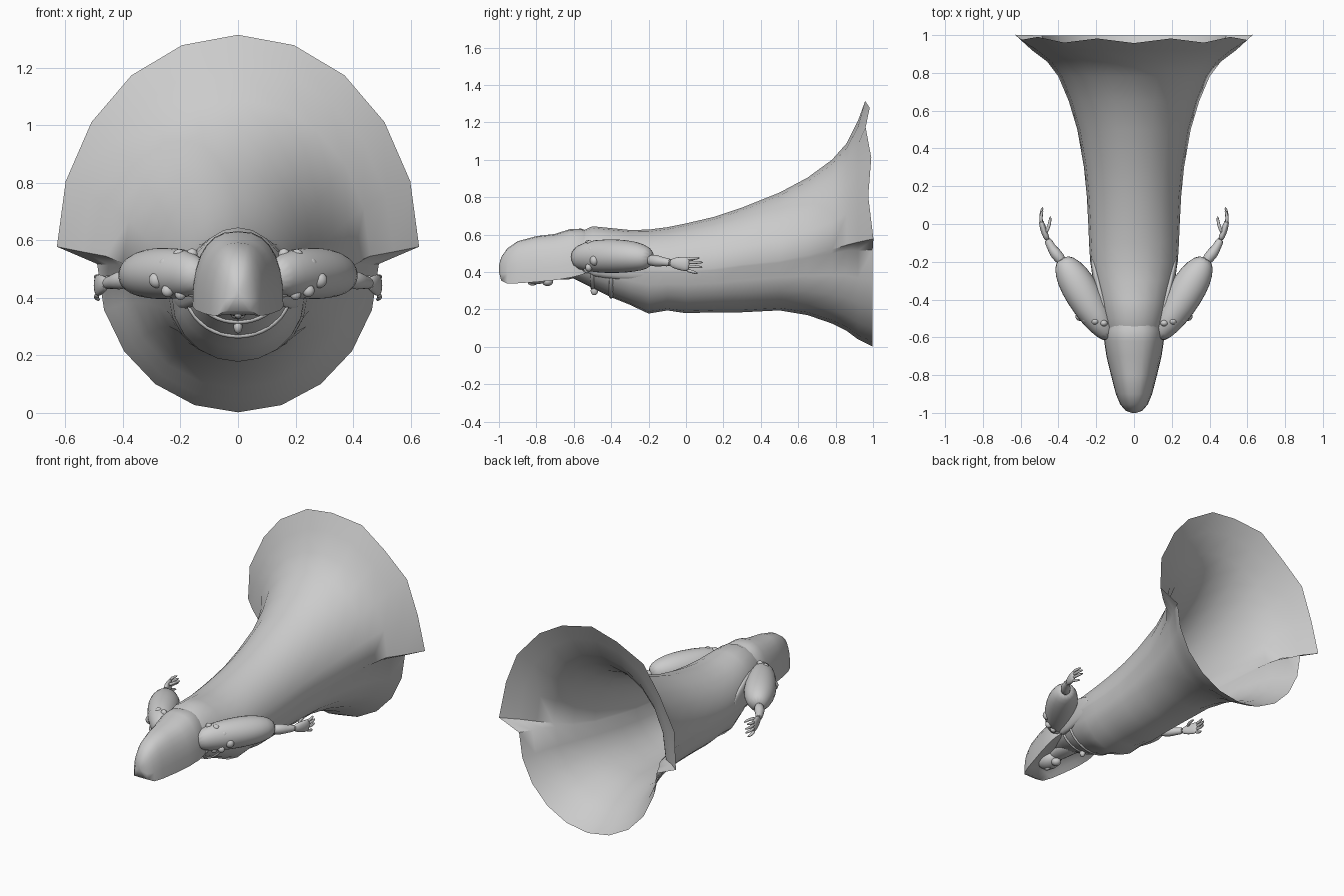
import bpy, bmesh, math
from mathutils import Vector

grey = bpy.data.materials.new("cloth_grey")
grey.diffuse_color = (0.6, 0.6, 0.6, 1)


def finish(name, bm, angle=60, levels=0):
    bmesh.ops.recalc_face_normals(bm, faces=bm.faces)
    mesh = bpy.data.meshes.new(name)
    bm.to_mesh(mesh)
    bm.free()
    mesh.materials.append(grey)
    ob = bpy.data.objects.new(name, mesh)
    bpy.context.collection.objects.link(ob)
    bpy.ops.object.select_all(action='DESELECT')
    ob.select_set(True)
    bpy.context.view_layer.objects.active = ob
    bpy.ops.object.shade_smooth_by_angle(angle=math.radians(angle))
    if levels:
        sub = ob.modifiers.new("round", 'SUBSURF')
        sub.levels = sub.render_levels = levels
    return ob


def loft(name, rings, cap_start=False, cap_end=False, angle=60, levels=0):
    bm = bmesh.new()
    rows = [[bm.verts.new(p) for p in ring] for ring in rings]
    for a, b in zip(rows, rows[1:]):
        n = len(a)
        for i in range(n):
            j = (i + 1) % n
            bm.faces.new((a[i], a[j], b[j], b[i]))
    if cap_start:
        bm.faces.new(rows[0])
    if cap_end:
        bm.faces.new(rows[-1])
    return finish(name, bm, angle, levels)


def limb(name, stations, sides=10, levels=1):
    """Closed tube; each station is x, y, z, half width, half height."""
    pts = [Vector(s[:3]) for s in stations]
    rings = []
    for i, s in enumerate(stations):
        d = (pts[min(i + 1, len(pts) - 1)] - pts[max(i - 1, 0)]).normalized()
        side = d.cross(Vector((0, 0, 1))).normalized()
        up = side.cross(d)
        rings.append([pts[i] + side * s[3] * math.cos(t) + up * s[4] * math.sin(t)
                      for t in (2 * math.pi * k / sides for k in range(sides))])
    return loft(name, rings, True, True, 80, levels)


def ball(name, loc, size):
    bm = bmesh.new()
    bmesh.ops.create_uvsphere(bm, u_segments=14, v_segments=8, radius=1)
    for v in bm.verts:
        v.co = Vector(loc) + Vector(c * s for c, s in zip(v.co, size))
    return finish(name, bm)


# Robe: y, upper half width, top, bottom, side height, lower half width, side step
ROBE = [
    (-0.70, 0.09, 0.54, 0.39, 0.45, 0.08, 0.01),
    (-0.60, 0.14, 0.60, 0.365, 0.45, 0.12, 0.01),
    (-0.50, 0.165, 0.645, 0.315, 0.45, 0.155, 0.01),
    (-0.40, 0.19, 0.635, 0.265, 0.44, 0.185, 0.01),
    (-0.30, 0.215, 0.625, 0.225, 0.42, 0.21, 0.01),
    (-0.20, 0.232, 0.627, 0.178, 0.41, 0.23, 0.01),
    (-0.10, 0.238, 0.64, 0.195, 0.41, 0.235, 0.01),
    (0.00, 0.242, 0.66, 0.18, 0.41, 0.24, 0.01),
    (0.15, 0.25, 0.695, 0.185, 0.42, 0.247, 0.01),
    (0.30, 0.265, 0.745, 0.185, 0.44, 0.26, 0.01),
    (0.50, 0.30, 0.825, 0.195, 0.46, 0.295, 0.01),
    (0.65, 0.345, 0.905, 0.17, 0.49, 0.335, 0.015),
    (0.78, 0.40, 1.00, 0.125, 0.52, 0.38, 0.02),
    (0.86, 0.46, 1.09, 0.085, 0.545, 0.415, 0.03),
    (0.92, 0.54, 1.21, 0.04, 0.56, 0.45, 0.045),
    (0.97, 0.63, 1.315, 0.002, 0.578, 0.49, 0.06)]


def robe_ring(y, w, top, bot, mid, lw, gap, rim=False):
    ring = []
    for k in range(11):
        t = math.pi * k / 10
        wave = (0.012 * math.cos(math.pi * k) + 0.02 * math.cos(t) ** 4) if rim else 0
        ring.append((w * math.cos(t), y + wave, mid + (top - mid) * math.sin(t)))
    for k in range(11):
        t = math.pi * k / 10
        ring.append((-lw * math.cos(t), y + (0.028 if rim else 0),
                     mid - gap - (mid - gap - bot) * math.sin(t)))
    return ring


loft("robe", [robe_ring(*r, rim=(r is ROBE[-1])) for r in ROBE], cap_start=True, angle=50)

# Hood with a hollow underside: y, half width, top, bottom, hollow depth
HOOD = [(-1.00, 0.012, 0.435, 0.40, 0), (-0.988, 0.045, 0.48, 0.355, 0),
        (-0.955, 0.073, 0.527, 0.338, 0.005), (-0.90, 0.096, 0.565, 0.34, 0.03),
        (-0.80, 0.122, 0.592, 0.347, 0.05), (-0.70, 0.146, 0.604, 0.357, 0.05),
        (-0.62, 0.158, 0.63, 0.37, 0.04), (-0.56, 0.158, 0.632, 0.385, 0.02),
        (-0.50, 0.13, 0.61, 0.41, 0)]
rings = []
for y, w, top, bot, dip in HOOD:
    ring = []
    for k in range(15):
        t = math.pi * k / 14
        c = math.cos(t)
        ring.append((w * math.copysign(abs(c) ** 0.8, c), y,
                     bot + (top - bot) * max(math.sin(t), 0) ** 0.85))
    for k in range(1, 8):
        u = -1 + k / 4
        ring.append((w * u, y, bot + dip * (1 - u * u)))
    rings.append(ring)
loft("hood", rings, True, True)

# Face under the hood
ball("face", (0, -0.80, 0.385), (0.06, 0.085, 0.05))
ball("nose", (0, -0.82, 0.342), (0.014, 0.025, 0.014))
ball("chin", (0, -0.74, 0.35), (0.03, 0.03, 0.025))
limb("neck", [(0, -0.78, 0.40, 0.05, 0.04), (0, -0.68, 0.40, 0.06, 0.04), (0, -0.58, 0.40, 0.08, 0.05)])

# Collar folds that follow the chest
for n, row in enumerate((ROBE[2], ROBE[3])):
    pts = robe_ring(*row)[12:21]
    limb("collar_fold_%d" % (n + 1), [(x, y, z, 0.012, 0.01) for x, y, z in pts], 8)
ball("pendant", (0, -0.49, 0.30), (0.016, 0.02, 0.024))

for s, tag in ((1, "right"), (-1, "left")):
    def arm_part(name, stations, sides=10, levels=1):
        limb(tag + "_" + name, [(s * p[0],) + tuple(p[1:]) for p in stations], sides, levels)

    # Sleeve, forearm and hand
    arm_part("sleeve", [(0.12, -0.61, 0.47, 0.04, 0.05), (0.175, -0.53, 0.485, 0.075, 0.085),
                        (0.235, -0.43, 0.485, 0.095, 0.094), (0.30, -0.32, 0.485, 0.10, 0.092),
                        (0.352, -0.235, 0.48, 0.08, 0.075), (0.385, -0.18, 0.47, 0.04, 0.045)], 14)
    arm_part("forearm", [(0.37, -0.21, 0.465, 0.03, 0.03), (0.42, -0.15, 0.46, 0.034, 0.036),
                         (0.437, -0.125, 0.455, 0.022, 0.022), (0.462, -0.075, 0.45, 0.024, 0.026)])
    arm_part("palm", [(0.455, -0.09, 0.45, 0.016, 0.022), (0.475, -0.045, 0.447, 0.018, 0.036),
                      (0.488, 0.0, 0.443, 0.017, 0.042), (0.492, 0.02, 0.442, 0.01, 0.036)])
    for i, (z, spread, reach) in enumerate(((0.47, 0.003, 0.07), (0.452, 0.0, 0.088),
                                            (0.432, -0.003, 0.085), (0.412, -0.01, 0.06))):
        arm_part("finger_%d" % (i + 1), [(0.488, 0.0, z, 0.010, 0.010),
                                         (0.496, reach * 0.55, z + spread, 0.010, 0.010),
                                         (0.482, reach + 0.005, z + spread * 2, 0.006, 0.006)], 8)
    arm_part("thumb", [(0.468, -0.05, 0.465, 0.011, 0.011), (0.446, -0.005, 0.472, 0.010, 0.010),
                       (0.442, 0.045, 0.465, 0.006, 0.006)], 8)

    # Drape between the sleeve and the body
    arm_part("drape", [(0.13, -0.56, 0.46, 0.03, 0.08), (0.165, -0.42, 0.46, 0.03, 0.10),
                       (0.20, -0.28, 0.44, 0.025, 0.09), (0.225, -0.15, 0.42, 0.01, 0.05)])

    # Beads around the shoulder
    for i, (x, y, z, r) in enumerate(((0.16, -0.525, 0.552, 0.02), (0.205, -0.515, 0.548, 0.022),
                                      (0.25, -0.505, 0.517, 0.025), (0.283, -0.49, 0.462, 0.028),
                                      (0.245, -0.52, 0.425, 0.022), (0.20, -0.53, 0.413, 0.02),
                                      (0.16, -0.54, 0.42, 0.018))):
        ball("%s_bead_%d" % (tag, i + 1), (s * x, y, z), (r, r * 0.85, r))
